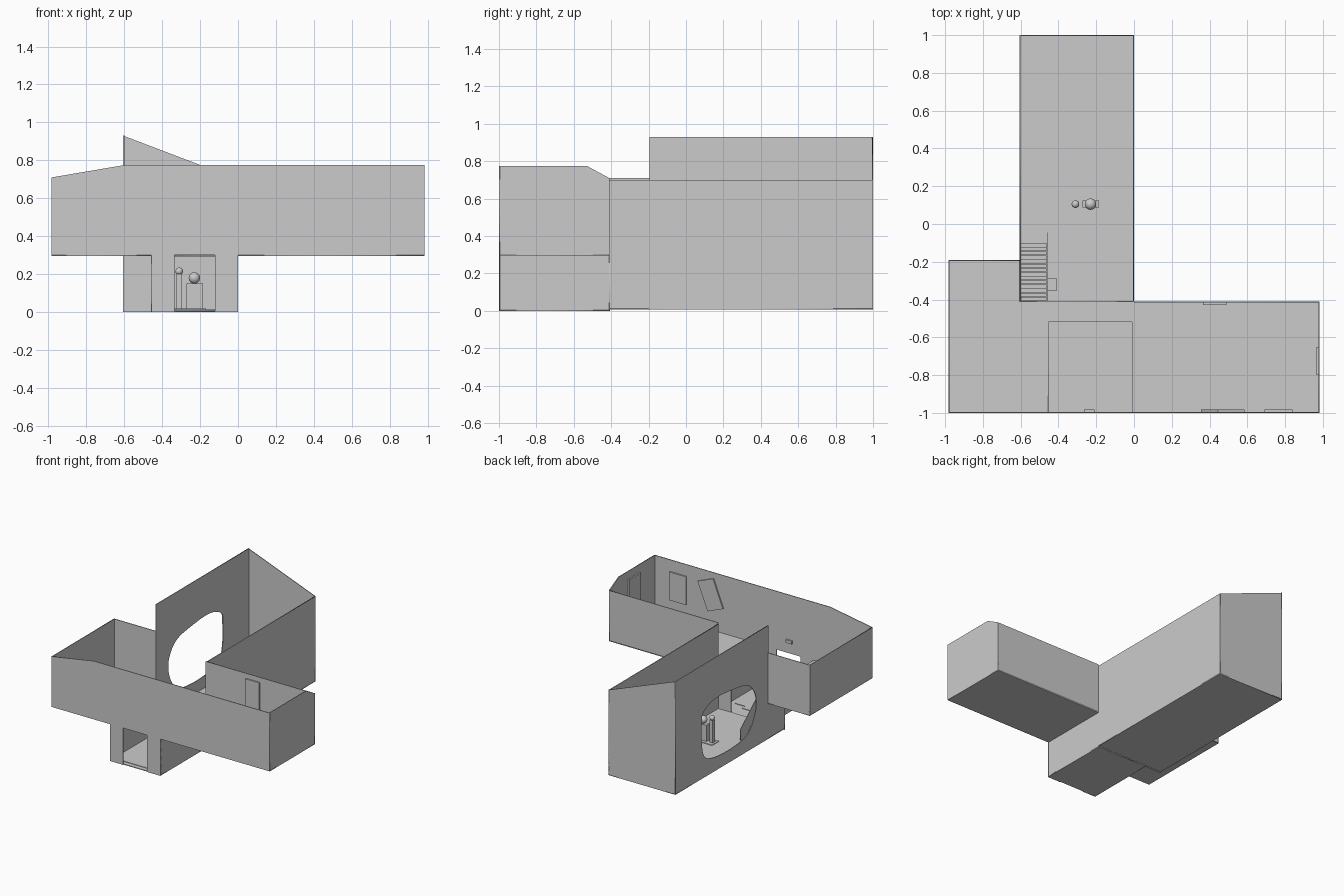
import bpy, bmesh, math
from mathutils import Vector, Matrix

if "Cube" in bpy.data.objects:
    bpy.data.objects.remove(bpy.data.objects["Cube"])

T = 0.006  # wall thickness
AXES = {'x': Matrix(((0, 0, 1), (1, 0, 0), (0, 1, 0))),   # profile in (y, z)
        'y': Matrix(((1, 0, 0), (0, 0, -1), (0, 1, 0))),  # profile in (x, z)
        'z': Matrix.Identity(3)}                          # profile in (x, y)


def slab(name, axis, pos, outline, holes=(), t=T):
    """Flat panel with an outline and holes, centred at pos along the axis."""
    cu = bpy.data.curves.new(name, 'CURVE')
    cu.dimensions, cu.fill_mode, cu.extrude = '2D', 'BOTH', t / 2
    for loop in (outline, *holes):
        sp = cu.splines.new('POLY')
        sp.points.add(len(loop) - 1)
        for p, (a, b) in zip(sp.points, loop):
            p.co = (a, b, 0, 1)
        sp.use_cyclic_u = True
    tmp = bpy.data.objects.new(name + "_curve", cu)
    bpy.context.collection.objects.link(tmp)
    dg = bpy.context.evaluated_depsgraph_get()
    me = bpy.data.meshes.new_from_object(tmp.evaluated_get(dg))
    bpy.data.objects.remove(tmp)
    me.transform(AXES[axis].to_4x4())
    shift = Vector([pos if a == axis else 0 for a in 'xyz'])
    me.transform(Matrix.Translation(shift))
    ob = bpy.data.objects.new(name, me)
    bpy.context.collection.objects.link(ob)
    return ob


def rect(a0, a1, b0, b1):
    return [(a0, b0), (a1, b0), (a1, b1), (a0, b1)]


def box(name, x0, x1, y0, y1, z0, z1, tilt=0):
    bm = bmesh.new()
    bmesh.ops.create_cube(bm, size=1)
    me = bpy.data.meshes.new(name)
    bm.to_mesh(me)
    ob = bpy.data.objects.new(name, me)
    ob.location = ((x0 + x1) / 2, (y0 + y1) / 2, (z0 + z1) / 2)
    ob.scale = (x1 - x0, y1 - y0, z1 - z0)
    ob.rotation_euler.y = tilt
    bpy.context.collection.objects.link(ob)
    return ob


def ball(name, x, y, z, r):
    bpy.ops.mesh.primitive_uv_sphere_add(segments=24, ring_count=12, radius=r, location=(x, y, z))
    bpy.context.object.name = name
    bpy.ops.object.shade_smooth()


def smooth_loop(pts, n=6):
    """Closed Catmull-Rom curve through the points."""
    out, k = [], len(pts)
    for i in range(k):
        p0, p1, p2, p3 = (Vector(pts[(i + j) % k]) for j in (-1, 0, 1, 2))
        for s in range(n):
            u = s / n
            v = 0.5 * (2 * p1 + (p2 - p0) * u + (2 * p0 - 5 * p1 + 4 * p2 - p3) * u * u
                       + (3 * p1 - p0 - 3 * p2 + p3) * u ** 3)
            out.append(tuple(v))
    return out


h = T / 2
X, F, B, M, L = 0.983, -0.995, 1.0, -0.41, -0.605  # wing end, front, back, middle wall, hall left

# Long hall
slab("hall_floor", 'z', 0.01, rect(L, 0, M, B))
opening = smooth_loop([(.66, .46), (.64, .54), (.49, .595), (.25, .58), (.065, .54), (-.03, .43),
                       (-.03, .29), (.065, .15), (.25, .11), (.49, .12), (.62, .17), (.66, .29)])
slab("hall_left_wall", 'x', L + h,
     [(M, .01), (B, .01), (B, .93), (-.195, .93), (-.195, .3), (M, .3)], [opening])
slab("hall_right_wall", 'x', -h, rect(M, B, .01, .70))
slab("hall_back_wall", 'y', B - h, [(L, .01), (0, .01), (0, .70), (L, .93)])
slab("hall_front_wall", 'y', M, [(L, 0), (-.34, 0), (-.34, .29), (-.12, .29), (-.12, 0), (0, 0),
                                 (0, .3), (L, .3)])

# Entrance block below the wings
slab("entrance_floor", 'z', h, rect(-.455, 0, F, M))
for name, x in (("entrance_left_wall", -.455), ("entrance_right_wall", -h)):
    slab(name, 'x', x, rect(F, M, 0, .3))
slab("entrance_mat", 'z', .008, [(-.42, -.96), (-.05, -.96), (-.05, -.56), (-.14, -.56), (-.14, -.52),
                                 (-.33, -.52), (-.33, -.56), (-.42, -.56)], t=.004)

# Upper floor with the void over the entrance
slab("upper_floor", 'z', .3, [(-X, F), (-.455, F), (-.455, -.52), (-.01, -.52), (-.01, F), (X, F),
                              (X, M), (L, M), (L, -.19), (-X, -.19)])
slab("left_carpet", 'z', .304, [(-.965, -.965), (-.49, -.965), (-.475, -.93), (-.465, -.51), (.08, -.5),
                                (.04, -.95), (.93, -.95), (.93, -.43), (.05, -.43), (.03, -.42),
                                (-.585, -.42), (-.585, -.43), (-.63, -.43), (-.63, -.21), (-.965, -.21)], t=.003)

# Front facade, with the doorway cut into its lower edge
slab("front_wall", 'y', F - h + .001, [(-X, .3), (-.455, .3), (-.455, 0), (-.335, 0), (-.335, .3), (-.122, .3),
                                       (-.122, 0), (0, 0), (0, .3), (X, .3), (X, .775), (-.6, .775), (-X, .71)])
# Wing end and back walls
slab("right_end_wall", 'x', X - h, [(F, .3), (M, .3), (M, .71), (-.53, .775), (F, .775)])
slab("right_wing_back_wall", 'y', M - h, rect(0, X, .3, .71))
slab("left_end_wall", 'x', -X + h, rect(F, -.19, .3, .71))
slab("left_wing_back_wall", 'y', -.19 - h, rect(-X, L, .3, .71))

# Open staircase and its sloping balustrade
N = 14
for i in range(N):
    y, z = -.11 - .285 * i / (N - 1), .3 * (i + 1) / (N + 1)
    box(f"stair_tread_{i + 1}", -.597, -.462, y - .011, y + .009, z - .003, z + .003)
slab("stair_balustrade", 'x', -.457, [(-.045, .01), (-.045, .10), (M, .41), (M, .3), (-.11, .01)], t=.004)

# Pictures and plaque on the walls
box("picture_front_upright", .69, .84, F, F + .012, .45, .68)
box("picture_front_tilted", .395, .545, F, F + .012, .47, .71, math.radians(22))
box("picture_end", X - .018, X - .005, -.80, -.65, .47, .71)
box("picture_back", .365, .49, M - .018, M - .004, .44, .67)
box("plaque", -.265, -.21, F - .005, F + .014, .385, .41)

# Furniture and sculptures
box("upper_rug", -.81, -.575, -.765, -.64, .303, .309)
box("side_cabinet", -.454, -.41, -.355, -.285, .012, .10)
box("sculpture_base", -.34, -.17, .06, .15, .012, .018)
box("tall_plinth", -.325, -.295, .09, .12, .018, .20)
ball("small_ball", -.31, .105, .215, .02)
box("wide_plinth", -.272, -.185, .088, .125, .018, .15)
ball("large_ball", -.23, .105, .18, .03)
